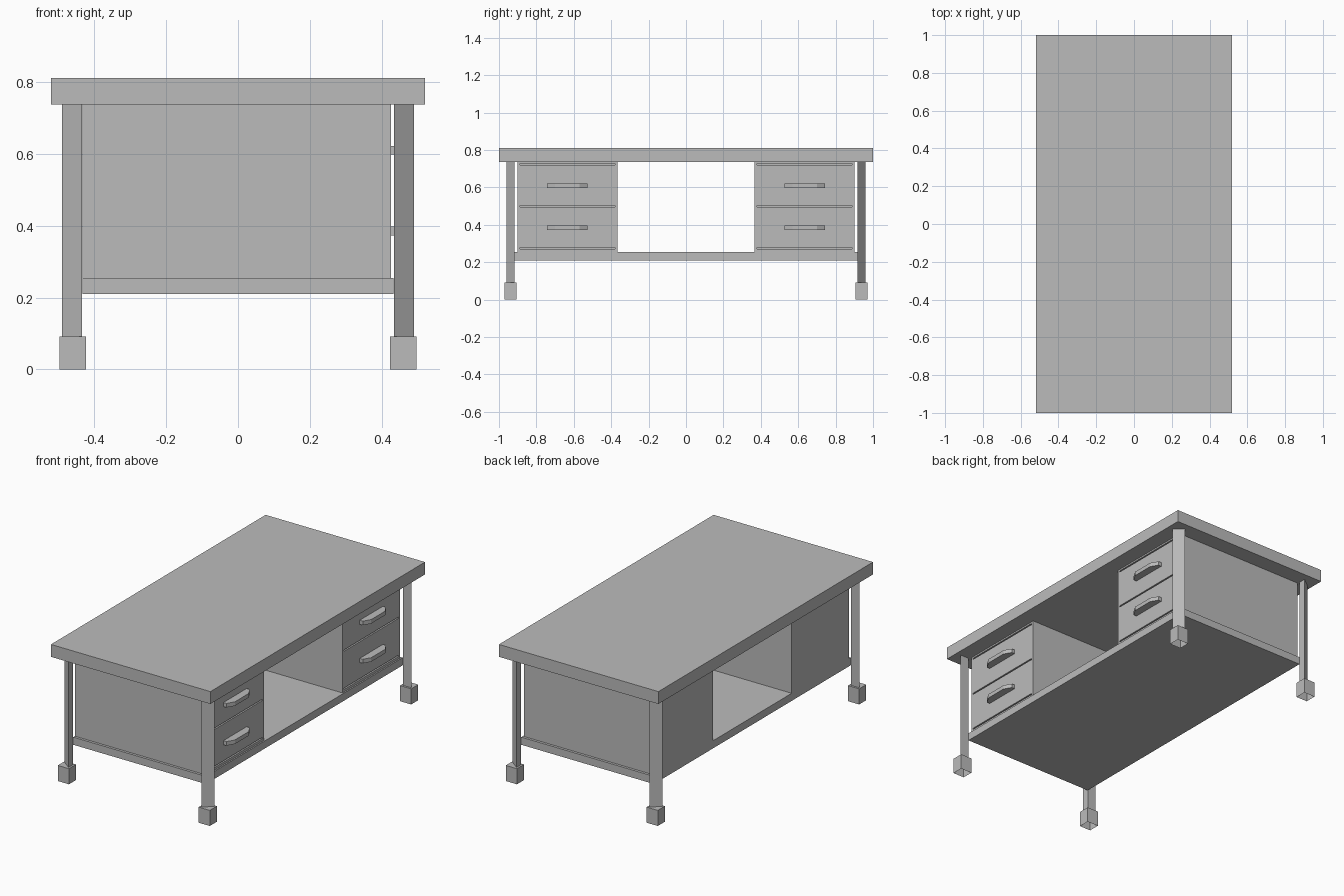
import bpy
import bmesh

cube = bpy.data.objects.get("Cube")
if cube:
    bpy.data.objects.remove(cube)

grey = bpy.data.materials.new("plain_grey")
grey.use_nodes = True
grey.diffuse_color = (0.5, 0.5, 0.5, 1)
for node in grey.node_tree.nodes:
    if node.type == 'BSDF_PRINCIPLED':
        node.inputs["Base Color"].default_value = grey.diffuse_color


def prism(name, outline, z0, z1, open_bottom=False):
    """Extrude a plan outline from z0 up to z1."""
    bm = bmesh.new()
    low = [bm.verts.new((x, y, z0)) for x, y in outline]
    high = [bm.verts.new((x, y, z1)) for x, y in outline]
    bm.faces.new(high)
    if not open_bottom:
        bm.faces.new(low[::-1])
    n = len(outline)
    for i in range(n):
        j = (i + 1) % n
        bm.faces.new((low[i], low[j], high[j], high[i]))
    bmesh.ops.recalc_face_normals(bm, faces=bm.faces)
    mesh = bpy.data.meshes.new(name)
    bm.to_mesh(mesh)
    bm.free()
    mesh.materials.append(grey)
    obj = bpy.data.objects.new(name, mesh)
    bpy.context.collection.objects.link(obj)
    return obj


def box(name, x0, x1, y0, y1, z0, z1, **options):
    return prism(name, [(x0, y0), (x1, y0), (x1, y1), (x0, y1)], z0, z1, **options)


SLAB_X, SLAB_Y = 0.433, 0.917
TOP_Z, SHELF_Z = 0.737, 0.255

# Desk top and bottom shelf
box("desk_top", -0.52, 0.52, -1, 1, TOP_Z, 0.81)
box("bottom_shelf", -SLAB_X, SLAB_X, -SLAB_Y, SLAB_Y, 0.21, SHELF_Z)

for sy, end in ((-1, "front"), (1, "back")):
    # Drawer cabinet with narrow slots between the drawers
    y0, y1 = sorted((sy * 0.366, sy * 0.902))
    cabinet = box(end + "_cabinet", -SLAB_X, SLAB_X - 0.008, y0, y1, SHELF_Z, TOP_Z)
    for z in (0.274, 0.499, 0.724):
        slot = box(end + "_slot_cutter", 0.405, 0.5, y0 + 0.014, y1 - 0.014,
                   z - 0.004, z + 0.004)
        slot.hide_render = True
        slot.hide_viewport = True
        cut = cabinet.modifiers.new("slot", 'BOOLEAN')
        cut.operation = 'DIFFERENCE'
        cut.solver = 'EXACT'
        cut.object = slot

    # Tapered drawer pulls
    mid = sy * 0.635
    for z, level in ((0.385, "lower"), (0.61, "upper")):
        prism(f"{end}_{level}_handle",
              [(0.424, mid - 0.108), (0.445, mid - 0.108), (0.47, mid - 0.065),
               (0.47, mid + 0.065), (0.445, mid + 0.108), (0.424, mid + 0.108)],
              z - 0.012, z + 0.012)

    # Three-sided corner legs standing on hollow feet
    for sx, side in ((-1, "right"), (1, "left")):
        corner = [(0.434, 0.917), (0.49, 0.917), (0.434, 0.96)]
        prism(f"{end}_{side}_leg", [(sx * x, sy * y) for x, y in corner], 0.09, TOP_Z)
        x0, x1 = sorted((sx * 0.423, sx * 0.496))
        y2, y3 = sorted((sy * 0.905, sy * 0.971))
        box(f"{end}_{side}_foot", x0, x1, y2, y3, 0, 0.092, open_bottom=True)
